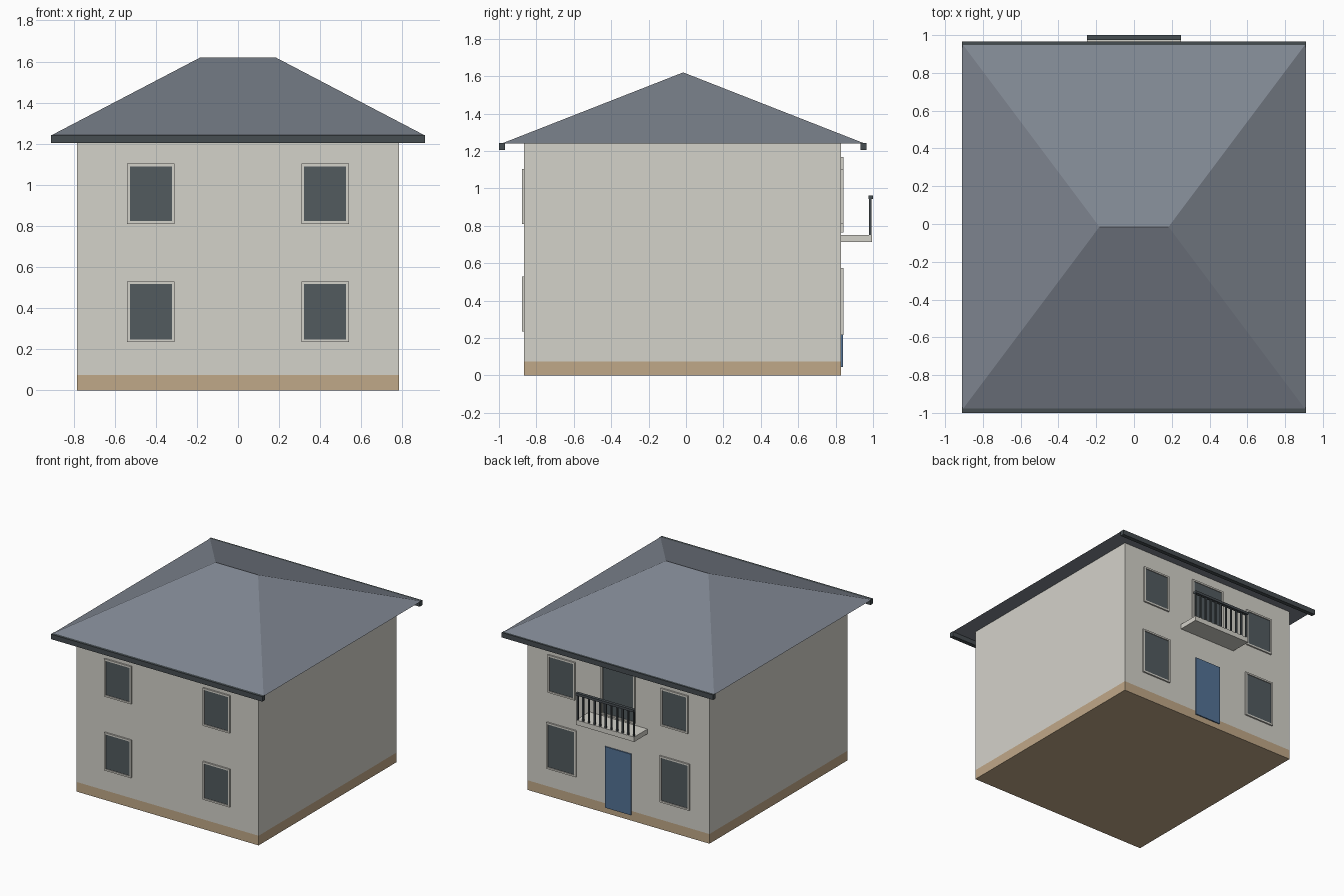
import bpy, bmesh
from mathutils import Matrix, Vector

if "Cube" in bpy.data.objects:
    bpy.data.objects.remove(bpy.data.objects["Cube"], do_unlink=True)


def material(name, rgb):
    """Flat material from 0-255 display values."""
    def linear(v):
        v /= 255
        return v / 12.92 if v < 0.04045 else ((v + 0.055) / 1.055) ** 2.4
    col = (*[linear(v) for v in rgb], 1)
    m = bpy.data.materials.new(name)
    m.use_nodes = True
    m.diffuse_color = col
    bsdf = next(n for n in m.node_tree.nodes if n.type == "BSDF_PRINCIPLED")
    bsdf.inputs["Base Color"].default_value = col
    bsdf.inputs["Roughness"].default_value = 0.9
    return m


PLASTER = material("plaster", (212, 210, 202))
PLINTH = material("plinth_tan", (192, 168, 136))
SLATE = material("slate", (127, 134, 145))
METAL = material("dark_metal", (70, 77, 81))
GLASS = material("dark_glass", (82, 91, 95))
BLUE = material("blue_paint", (84, 115, 150))


def finish(name, bm, mat):
    bmesh.ops.recalc_face_normals(bm, faces=bm.faces)
    mesh = bpy.data.meshes.new(name)
    bm.to_mesh(mesh)
    bm.free()
    mesh.materials.append(mat)
    ob = bpy.data.objects.new(name, mesh)
    bpy.context.collection.objects.link(ob)
    return ob


def boxes(name, mat, spans):
    """One object from boxes, each given as (x0, x1), (y0, y1), (z0, z1)."""
    bm = bmesh.new()
    for span in spans:
        mid = Vector([(a + b) / 2 for a, b in span])
        size = Vector([abs(b - a) for a, b in span])
        bmesh.ops.create_cube(bm, size=1, matrix=Matrix.Translation(mid) @ Matrix.Diagonal(size).to_4x4())
    return finish(name, bm, mat)


# Main body
HALF, FRONT, BACK, EAVE = 0.783, -0.865, 0.83, 1.24
boxes("plinth", PLINTH, [((-HALF, HALF), (FRONT, BACK), (0, 0.075))])
boxes("walls", PLASTER, [((-HALF, HALF), (FRONT, BACK), (0.075, EAVE - 0.001))])

# Hipped roof
bm = bmesh.new()
RX, RY0, RY1, MID = 0.91, -0.985, 0.955, -0.015
eave = [bm.verts.new((x, y, EAVE)) for x, y in ((-RX, RY0), (RX, RY0), (RX, RY1), (-RX, RY1))]
left, right = [bm.verts.new((x, MID, 1.62)) for x in (-0.183, 0.183)]
a, b, c, d = eave
for face in ((a, b, right, left), (b, c, right), (c, d, left, right), (d, a, left), (d, c, b, a)):
    bm.faces.new(face)
finish("roof", bm, SLATE)

# Gutters along the front and back eaves
for name, y in (("front_gutter", (-1, -0.968)), ("back_gutter", (0.934, 0.966))):
    boxes(name, METAL, [((-RX, RX), y, (1.204, EAVE + 0.003))])


def window(name, x, z0, z1, width, wall, out):
    """Framed window on a wall; out is the direction the wall faces."""
    t = 0.013
    x0, x1 = x - width / 2, x + width / 2
    depth = (wall, wall + out * 0.012)
    boxes(name + "_frame", PLASTER, [
        ((x0, x0 + t), depth, (z0, z1)),
        ((x1 - t, x1), depth, (z0, z1)),
        ((x0 + t, x1 - t), depth, (z0, z0 + t)),
        ((x0 + t, x1 - t), depth, (z1 - t, z1)),
    ])
    boxes(name + "_glass", GLASS, [((x0 + t, x1 - t), (wall, wall + out * 0.005), (z0 + t, z1 - t))])


# Windows, mirrored left and right
for label, side in (("left", 1), ("right", -1)):
    window(f"front_upper_{label}_window", side * 0.424, 0.81, 1.103, 0.23, FRONT, -1)
    window(f"front_lower_{label}_window", side * 0.424, 0.235, 0.53, 0.23, FRONT, -1)
    window(f"back_upper_{label}_window", side * 0.487, 0.81, 1.103, 0.235, BACK, 1)
    window(f"back_lower_{label}_window", side * 0.487, 0.215, 0.575, 0.255, BACK, 1)
window("balcony_door", 0, 0.765, 1.167, 0.29, BACK, 1)

# Back door
boxes("back_door", BLUE, [((-0.112, 0.112), (BACK, BACK + 0.009), (0.045, 0.52))])

# Balcony slab, balusters and handrail
boxes("balcony_slab", PLASTER, [((-0.25, 0.25), (BACK, 0.995), (0.712, 0.75))])
COUNT, R = 11, 0.006
posts = [-0.242 + 0.484 * i / (COUNT - 1) for i in range(COUNT)]
boxes("balcony_balusters", METAL, [((x - R, x + R), (0.985 - R, 0.985 + R), (0.75, 0.945)) for x in posts])
boxes("balcony_handrail", METAL, [((-0.25, 0.25), (0.975, 1.0), (0.943, 0.962))])
